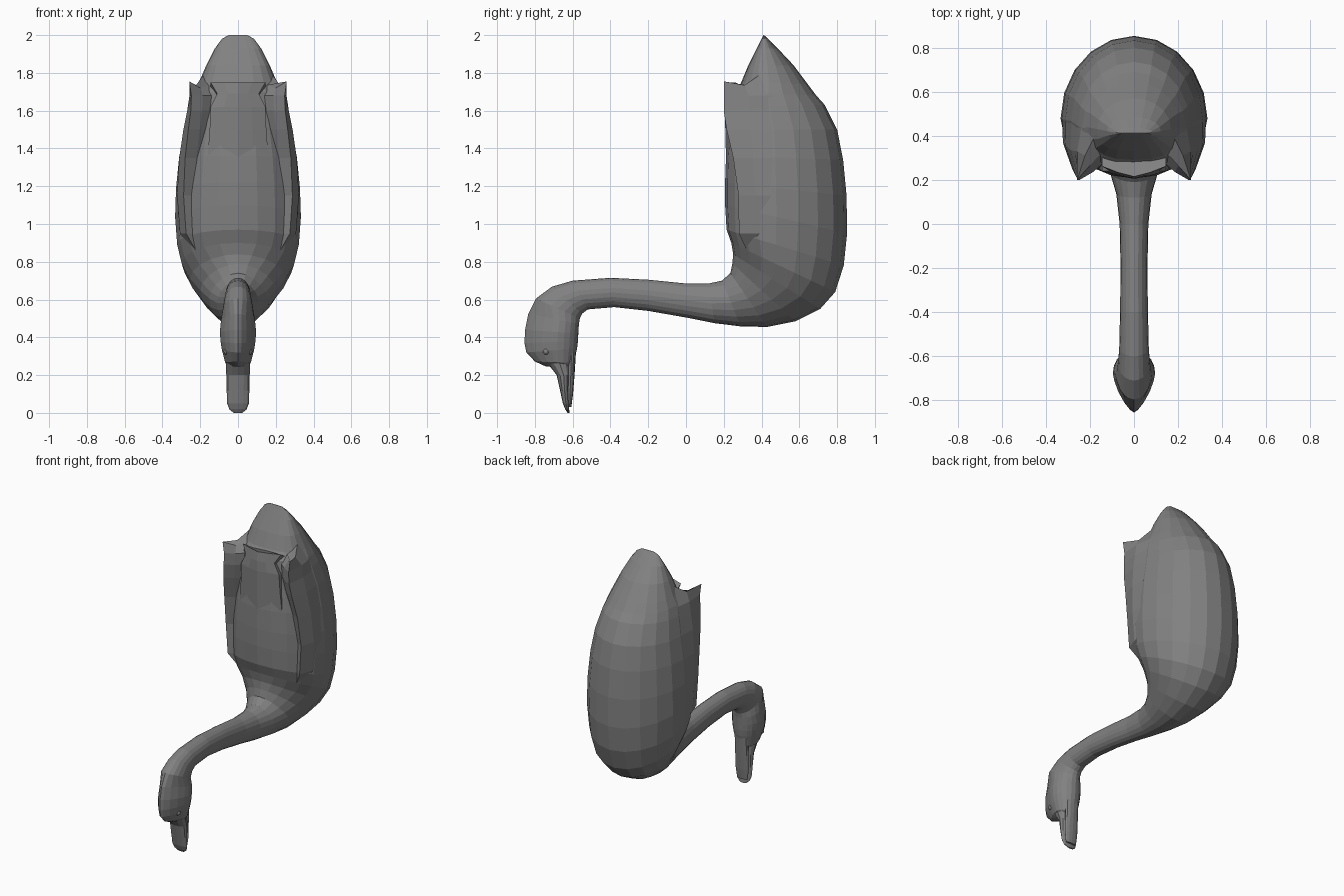
import bpy, bmesh, math
from mathutils import Vector

grey = bpy.data.materials.new("dark_grey")
grey.diffuse_color = (.22, .22, .22, 1)


def loft(name, rings):
    """Skin a list of equal closed rings and cap both ends."""
    bm = bmesh.new()
    rows = [[bm.verts.new(p) for p in r] for r in rings]
    n = len(rows[0])
    for a, b in zip(rows, rows[1:]):
        for i in range(n):
            j = (i + 1) % n
            bm.faces.new((a[i], a[j], b[j], b[i]))
    bm.faces.new(rows[0])
    bm.faces.new(rows[-1][::-1])
    bmesh.ops.recalc_face_normals(bm, faces=bm.faces)
    me = bpy.data.meshes.new(name)
    bm.to_mesh(me)
    bm.free()
    me.materials.append(grey)
    ob = bpy.data.objects.new(name, me)
    bpy.context.collection.objects.link(ob)
    return ob


def section(dy, dz, vy, vz, w, e=1.0, m=0.5, n=20):
    """Ring from dorsal point to ventral point: half width w, dorsal roundness e, widest at m."""
    d, v = Vector((0, dy, dz)), Vector((0, vy, vz))
    pts = []
    for i in range(n):
        a = 2 * math.pi * i / n
        s, c = math.sin(a), math.cos(a)
        k = e if c > 0 else 1.0
        x = math.copysign(abs(s) ** k, s) * w
        t = m - m * abs(c) ** k if c > 0 else m + (1 - m) * abs(c)
        p = d.lerp(v, t)
        pts.append((x, p.y, p.z))
    return pts


def mirror(ob):
    ob.modifiers.new("Mirror", 'MIRROR').use_axis[0] = True


# Head and neck: dorsal y,z, ventral y,z, half width
head = [(-.74, .245, -.60, .25, .05), (-.80, .272, -.595, .265, .068),
        (-.845, .32, -.577, .34, .085), (-.855, .37, -.572, .38, .092),
        (-.852, .44, -.57, .42, .096), (-.835, .525, -.567, .47, .09)]
neck = [(-.795, .605, -.562, .50, .08), (-.71, .668, -.55, .525, .072),
        (-.60, .70, -.52, .548, .067), (-.40, .715, -.38, .56, .063),
        (-.20, .705, -.20, .54, .061), (0, .685, 0, .505, .065)]
# Breast, back and tail, with dorsal roundness
body = [(.12, .685, .15, .475, .08, 1), (.19, .70, .29, .458, .11, 1.1),
        (.235, .74, .43, .455, .152, 1.15), (.245, .79, .58, .485, .2, 1.15),
        (.25, .84, .71, .55, .253, 1.05), (.24, .90, .79, .64, .297, .95),
        (.215, .97, .835, .78, .322, .95), (.207, 1.1, .853, .95, .333, 1),
        (.207, 1.22, .85, 1.15, .328, 1), (.212, 1.36, .832, 1.34, .312, 1),
        (.225, 1.5, .80, 1.5, .285, 1), (.235, 1.62, .735, 1.63, .255, .95),
        (.25, 1.70, .69, 1.68, .235, .85), (.29, 1.745, .645, 1.74, .21, .8),
        (.33, 1.84, .57, 1.84, .168, .7), (.375, 1.93, .485, 1.93, .122, .7),
        (.40, 1.98, .435, 1.98, .085, .7), (.41, 2.0, .413, 2.0, .05, .7)]
rings = [section(*r, e=1.4, m=.62) for r in head] + [section(*r) for r in neck]
rings += [section(*r, m=.5 - .08 * min(1, i / 6)) for i, r in enumerate(body)]
loft("swan_body", rings)

# Upper and lower bill
upper = [(-.75, .285, -.605, .29, .066), (-.685, .20, -.61, .20, .062),
         (-.667, .12, -.618, .11, .06), (-.652, .05, -.62, .045, .057),
         (-.64, .02, -.618, .015, .045), (-.627, .0, -.616, .0, .022)]
lower = [(-.63, .31, -.582, .33, .05), (-.63, .20, -.59, .20, .05),
         (-.63, .10, -.598, .10, .05), (-.625, .03, -.607, .03, .04)]
loft("upper_bill", [section(*r, n=12) for r in upper])
loft("lower_bill", [section(*r, n=12) for r in lower])

# Folded wings: z, outer x, crest x, crest y
wing = [(.82, .23, .20, .34), (.95, .308, .275, .28), (1.15, .325, .288, .278),
        (1.35, .310, .28, .25), (1.5, .283, .263, .215), (1.6, .256, .25, .20),
        (1.68, .235, .247, .20)]
rings = [[(ox, .46, z), ((ox + cx) / 2 + .016, (.46 + cy) / 2, z), (cx, cy, z),
          (cx - .06, cy + .035, z), (cx - .12, cy + .085, z),
          (ox - .06, .50, z)] for z, ox, cx, cy in wing]
rings.append([(.168, .42, 1.81), (.222, .31, 1.735), (.258, .20, 1.755),
              (.20, .265, 1.72), (.15, .32, 1.735), (.14, .42, 1.78)])
mirror(loft("wing", rings))

# Overlapping back feathers forming a shallow ridge: z, outer x, centre y, edge y
feather = [(1.15, .17, .235, .29), (1.3, .165, .213, .255), (1.5, .15, .208, .245),
           (1.62, .145, .205, .24), (1.69, .11, .207, .24), (1.75, .145, .215, .262)]
loft("back_feathers", [[(0, a, z), (x / 2, a * .6 + b * .4, z), (x, b, z), (x, .31, z - .03),
                        (-x, .31, z - .03), (-x, b, z), (-x / 2, a * .6 + b * .4, z)]
                       for z, x, a, b in feather])

# Eyes
for s in (-1, 1):
    bpy.ops.mesh.primitive_uv_sphere_add(segments=12, ring_count=8, radius=.018,
                                         location=(s * .058, -.74, .325))
    bpy.context.object.name = "eye"
    bpy.context.object.data.materials.append(grey)
    bpy.ops.object.shade_smooth()
